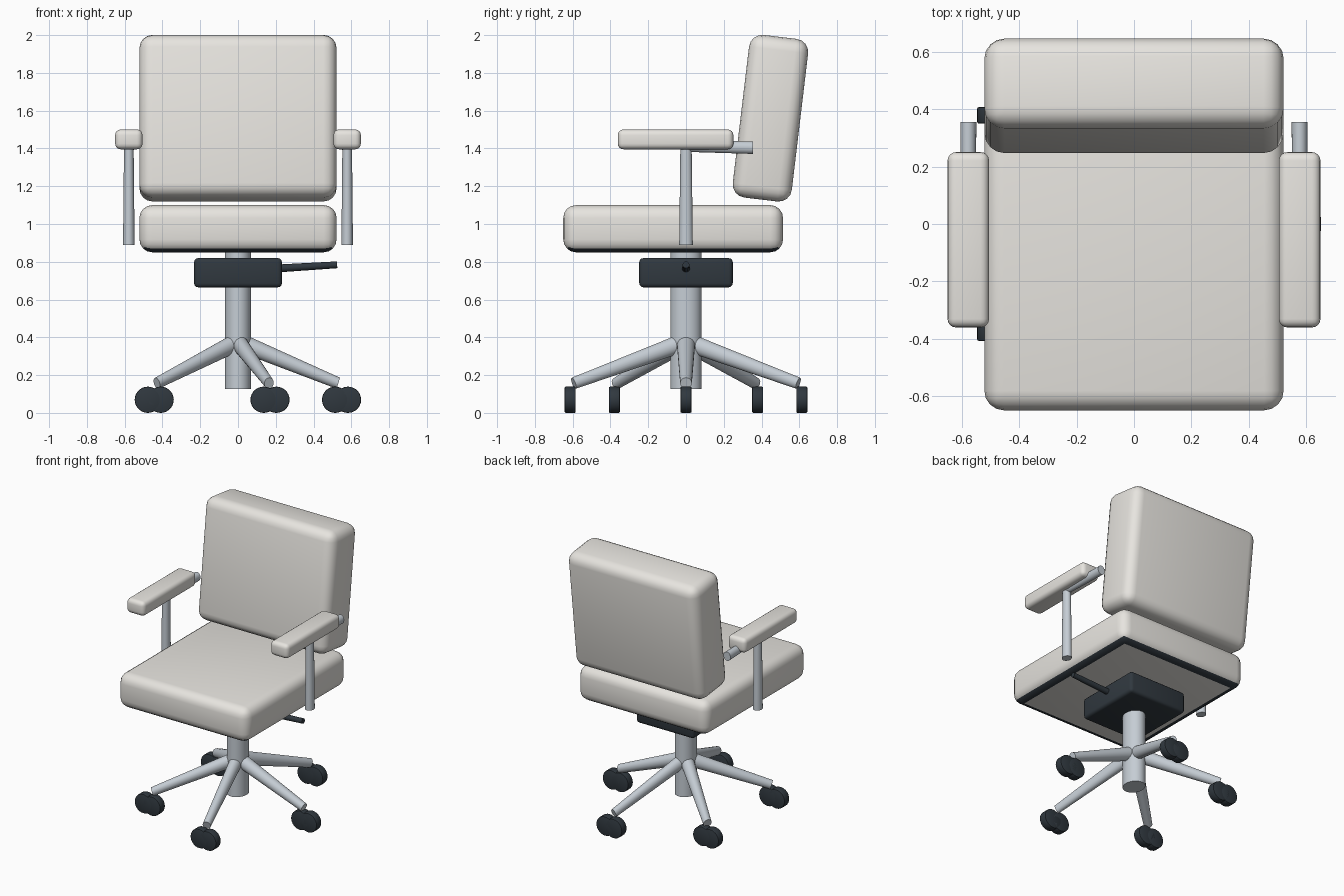
import bpy, bmesh
from math import cos, sin, radians
from mathutils import Vector, Matrix

if "Cube" in bpy.data.objects:
    bpy.data.objects.remove(bpy.data.objects["Cube"])

SQ = 0.85  # whole frame is squeezed in x


def mat(name, c):
    m = bpy.data.materials.new(name)
    m.diffuse_color = (*c, 1)
    m.use_nodes = True
    m.node_tree.nodes["Principled BSDF"].inputs["Base Color"].default_value = m.diffuse_color
    return m


FABRIC = mat("fabric", (0.80, 0.78, 0.74))
METAL = mat("metal", (0.56, 0.61, 0.66))
DARK = mat("dark_plastic", (0.03, 0.04, 0.05))


def finish(bm, name, *mats):
    me = bpy.data.meshes.new(name)
    bm.to_mesh(me)
    bm.free()
    ob = bpy.data.objects.new(name, me)
    bpy.context.collection.objects.link(ob)
    for m in mats:
        me.materials.append(m)
    bpy.ops.object.select_all(action='DESELECT')
    ob.select_set(True)
    bpy.context.view_layer.objects.active = ob
    bpy.ops.object.shade_smooth_by_angle(angle=radians(35))
    return ob


def rounded_box(name, centre, size, bevel, *mats, tilt=0, seg=4, rim=False):
    bm = bmesh.new()
    bmesh.ops.create_cube(bm, size=1, matrix=Matrix.Diagonal((*size, 1)))
    bmesh.ops.bevel(bm, geom=bm.edges[:], offset=bevel, segments=seg, profile=0.5, affect='EDGES')
    bm.normal_update()
    if rim:  # dark trim on the lower rounded edge
        for f in bm.faces:
            f.material_index = int(-0.995 < f.normal.z < -0.7)
    bm.transform(Matrix.Translation(centre) @ Matrix.Rotation(-tilt, 4, 'X'))
    return finish(bm, name, *mats)


def tube(name, p, q, r1, r2, m, sides=24):
    p, q = Vector(p), Vector(q)
    d = q - p
    bm = bmesh.new()
    bmesh.ops.create_cone(bm, cap_ends=True, segments=sides, radius1=r1, radius2=r2, depth=d.length)
    bm.transform(Matrix.Diagonal((SQ, 1, 1, 1)) @ Matrix.Translation((p + q) / 2)
                 @ d.to_track_quat('Z', 'Y').to_matrix().to_4x4())
    return finish(bm, name, m)


def wheel(name, centre, r, width):
    bm = bmesh.new()
    bmesh.ops.create_cone(bm, cap_ends=True, segments=28, radius1=r, radius2=r, depth=width)
    rims = [e for e in bm.edges if abs(e.verts[0].co.z - e.verts[1].co.z) < 1e-4]
    bmesh.ops.bevel(bm, geom=rims, offset=0.006, segments=2, profile=0.5, affect='EDGES')
    bm.transform(Matrix.Translation(centre) @ Matrix.Rotation(radians(90), 4, 'X'))
    finish(bm, name, DARK)


# Cushions
rounded_box("seat", (0, -0.068, 0.975), (1.044, 1.164, 0.25), 0.068, FABRIC, DARK, rim=True)
rounded_box("backrest", (0, 0.447, 1.56), (1.044, 0.315, 0.867), 0.07, FABRIC, tilt=radians(6.8))

# Tilt mechanism, lever and column
rounded_box("mechanism", (0, 0, 0.742), (0.465, 0.495, 0.155), 0.022, DARK, seg=3)
tube("lever", (0.2 / SQ, 0, 0.764), (0.525 / SQ, 0, 0.784), 0.021, 0.018, DARK)
tube("column", (0, 0, 0.127), (0, 0, 0.87), 0.082, 0.082, METAL, 32)

# Armrests
for side, s in (("left", -1), ("right", 1)):
    x = s * 0.578
    rounded_box(side + "_armrest_pad", (x, -0.055, 1.448), (0.145, 0.612, 0.105), 0.03, FABRIC)
    tube(side + "_armrest_post", (x / SQ, 0, 0.89), (x / SQ, 0, 1.41), 0.036, 0.03, METAL)
    tube(side + "_armrest_rod", (x / SQ, 0, 1.412), (x / SQ, 0.355, 1.404), 0.03, 0.033, METAL)

# Five-spoke base with twin-wheel casters
for i in range(5):
    a = radians(72 * i)
    c, n = cos(a), sin(a)
    tube(f"base_arm_{i}", (0.05 * c, 0.05 * n, 0.36), (0.625 * c, 0.625 * n, 0.157), 0.048, 0.031, METAL)
    for k in (-1, 1):
        wheel(f"caster_{i}_{'a' if k < 0 else 'b'}", (0.645 * c * SQ + k * 0.034, 0.645 * n, 0.0695), 0.0695, 0.058)
